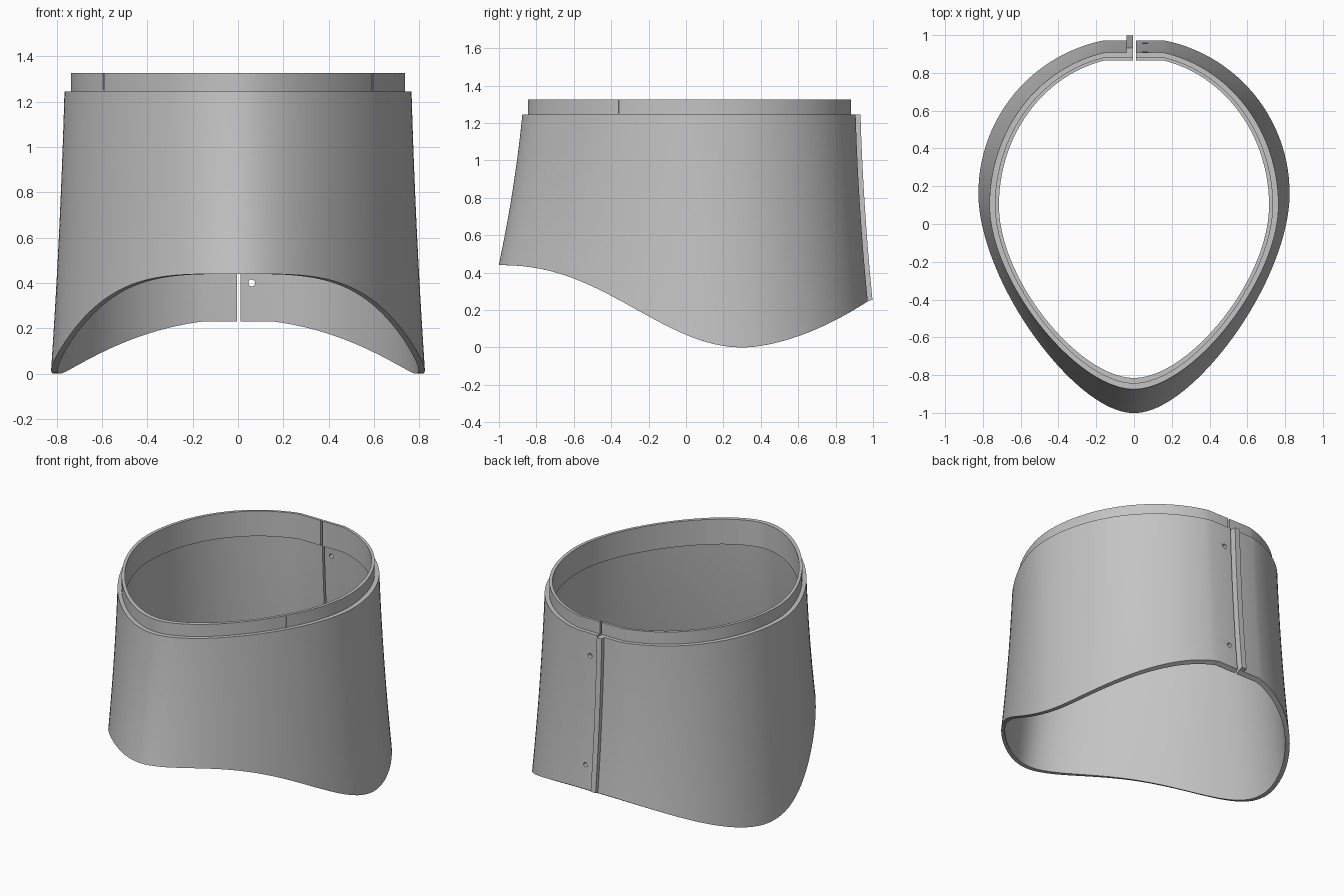
import bpy, bmesh
from math import sin, cos, asin, pi, radians
from mathutils import Vector, Matrix

cube = bpy.data.objects.get("Cube")
if cube:
    bpy.data.objects.remove(cube)

SHOULDER, TOP, STEP = 1.245, 1.325, 1.16
ARC, NOSE, ROWS = 26, 40, 16

grey = bpy.data.materials.new("matte grey")
grey.use_nodes = True
color = (0.55, 0.55, 0.55, 1)
grey.diffuse_color = color
grey.node_tree.nodes["Principled BSDF"].inputs["Base Color"].default_value = color


def outline(side, k, a, mid, back, front):
    """Plan curve: flat back, elliptical rear, tapered nose."""
    if k == 0:
        return side * (0.01 if side > 0 else 0.004), back
    flat = asin(0.16 / a)
    if k <= ARC + 1:
        t = flat + (pi / 2 - flat) * (k - 1) / ARC
        return side * a * sin(t), mid + (back - mid) * cos(t) / cos(flat)
    t = (k - 1 - ARC) / NOSE
    s = 1 - t
    x = a * (s**3 + 3 * s * s * t) + 0.4 * a * 3 * s * t * t
    y = mid * s**3 - 0.3 * 3 * s * s * t + front * (3 * s * t * t + t**3)
    return side * x, y


def flare(z, inset=0.0):
    """Half width, widest y, back and front of the wall at a height."""
    d = SHOULDER - z
    w, u = d / SHOULDER, d / 0.8
    return (0.765 + 0.035 * w + 0.025 * w * w - inset, 0.1 + 0.05 * w,
            0.907 + 0.03 * d + 0.035 * d * d - inset,
            -0.875 - 0.08 * u - 0.045 * u * u + inset)


def hem(y):
    """Height of the wavy lower edge."""
    if y < 0.3:
        t = max(0, (y + 1) / 1.3) ** 1.13
        return 0.22 * (1 + cos(pi * t))
    return 0.245 * ((y - 0.3) / 0.67) ** 1.75


def wall(side, k, inset, top):
    """One upright row of points from the hem to the given height."""
    low = 0.2
    for _ in range(14):
        low = hem(outline(side, k, *flare(low, inset))[1])
    zs = [low + (top - low) * i / ROWS for i in range(ROWS + 1)]
    return [(*outline(side, k, *flare(z, inset)), z) for z in zs]


def section(side, k):
    lip_out = outline(side, k, 0.736, 0.1, 0.882, -0.845)
    lip_in = outline(side, k, 0.715, 0.1, 0.865, -0.815)
    pts = wall(side, k, 0, SHOULDER)
    pts += [(*lip_out, SHOULDER), (*lip_out, TOP), (*lip_in, TOP), (*lip_in, STEP)]
    return pts + wall(side, k, 0.028, STEP)[::-1]


def sweep(name, sections):
    """Skin closed sections into a solid with capped ends."""
    bm = bmesh.new()
    loops = [[bm.verts.new(p) for p in sec] for sec in sections]
    n = len(loops[0])
    for a, b in zip(loops, loops[1:]):
        for i in range(n):
            j = (i + 1) % n
            bm.faces.new((a[i], a[j], b[j], b[i]))
    bm.faces.new(loops[0])
    bm.faces.new(loops[-1])
    bmesh.ops.recalc_face_normals(bm, faces=bm.faces)
    return finish(name, bm)


def finish(name, bm):
    mesh = bpy.data.meshes.new(name)
    bm.to_mesh(mesh)
    bm.free()
    mesh.materials.append(grey)
    obj = bpy.data.objects.new(name, mesh)
    bpy.context.collection.objects.link(obj)
    return obj


def activate(obj):
    bpy.ops.object.select_all(action='DESELECT')
    obj.select_set(True)
    bpy.context.view_layer.objects.active = obj


# Split collar shell with stepped rim
last = ARC + 1 + NOSE
rows = [section(1, k) for k in range(last + 1)]
rows += [section(-1, k) for k in range(last - 1, -1, -1)]
collar = sweep("collar_shell", rows)

# Cutters: two pin holes beside the slit, a small notch each side of the rim
bm = bmesh.new()
for z in (0.4, 1.1):
    place = Matrix.Translation((0.06, 0.93, z)) @ Matrix.Rotation(pi / 2, 4, 'X')
    bmesh.ops.create_cone(bm, cap_ends=True, segments=16, radius1=0.015,
                          radius2=0.015, depth=0.3, matrix=place)
for side in (1, -1):
    place = (Matrix.Translation((side * 0.6, -0.36, TOP - 0.03))
             @ Matrix.Rotation(side * radians(-35), 4, 'Z')
             @ Matrix.Diagonal((0.025, 0.014, 0.09, 1)))
    bmesh.ops.create_cube(bm, size=1, matrix=place)
cutter = finish("cutter", bm)
cutter.hide_render = True
activate(collar)
mod = collar.modifiers.new("holes", 'BOOLEAN')
mod.operation, mod.solver, mod.object = 'DIFFERENCE', 'EXACT', cutter
bpy.ops.object.modifier_apply(modifier=mod.name)
bpy.data.objects.remove(cutter)

# Raised rail along the slit
rail_rows = []
low = hem(0.985)
for i in range(ROWS + 1):
    z = low + (SHOULDER - low) * i / ROWS
    y = flare(z)[2]
    tilt = 0.012 if i == 0 else 0
    rail_rows.append([(-0.004, y - 0.015, z - tilt), (-0.04, y - 0.015, z - tilt),
                      (-0.04, y + 0.026, z), (-0.004, y + 0.026, z)])
rail = sweep("slit_rail", rail_rows)

for obj in (collar, rail):
    activate(obj)
    bpy.ops.object.shade_smooth_by_angle(angle=radians(20))
